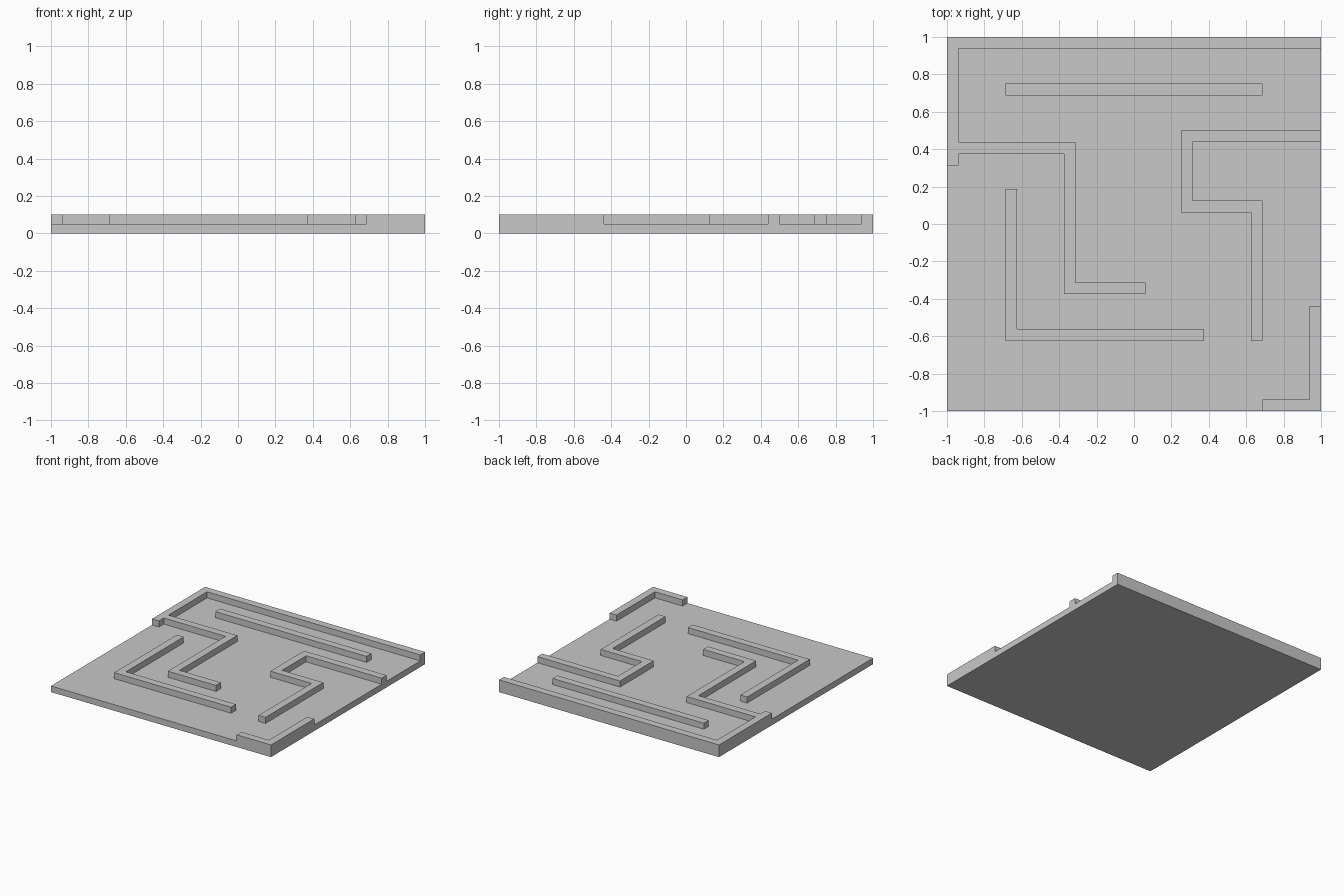
import bpy
import bmesh
from mathutils import Vector

CELL = 1 / 16      # wall thickness, also the layout unit
FLOOR = 0.05       # plate thickness
TOP = 0.1          # wall top height

cube = bpy.data.objects.get("Cube")
if cube:
    bpy.data.objects.remove(cube, do_unlink=True)

# One plain grey for the whole board
GREY = (0.58, 0.58, 0.58, 1)
grey = bpy.data.materials.new("plain_grey")
grey.use_nodes = True
grey.diffuse_color = GREY
grey.node_tree.nodes["Principled BSDF"].inputs["Base Color"].default_value = GREY


def prism(name, outline, bottom, top):
    """Extrude a flat outline, given in cells, between two heights."""
    bm = bmesh.new()
    face = bm.faces.new([bm.verts.new((p[0] * CELL, p[1] * CELL, bottom)) for p in outline])
    result = bmesh.ops.extrude_face_region(bm, geom=[face], use_keep_orig=True)
    raised = [v for v in result["geom"] if isinstance(v, bmesh.types.BMVert)]
    bmesh.ops.translate(bm, verts=raised, vec=(0, 0, top - bottom))
    bmesh.ops.recalc_face_normals(bm, faces=bm.faces)
    mesh = bpy.data.meshes.new(name)
    bm.to_mesh(mesh)
    bm.free()
    mesh.materials.append(grey)
    obj = bpy.data.objects.new(name, mesh)
    bpy.context.scene.collection.objects.link(obj)
    return obj


def wall(name, *path):
    """One-cell-wide wall following a right-angled centre line."""
    pts = [Vector(p) for p in path]
    normals = []
    for a, b in zip(pts, pts[1:]):
        d = (b - a).normalized()
        normals.append(Vector((-d.y, d.x)))
    # Corners take the offsets of both neighbouring runs, ends only one
    offsets = [normals[0]]
    offsets += [m + n for m, n in zip(normals, normals[1:])]
    offsets.append(normals[-1])
    left = [p + o / 2 for p, o in zip(pts, offsets)]
    right = [p - o / 2 for p, o in zip(pts, offsets)]
    return prism(name, left + right[::-1], FLOOR, TOP)


# Square floor plate
prism("floor_plate", [(-16, -16), (16, -16), (16, 16), (-16, 16)], 0, FLOOR)

# Rim along the back and left, turning inward as a stepped wall
wall("back_rim_and_inner_wall", (16, 15.5), (-15.5, 15.5), (-15.5, 6.5),
     (-5.5, 6.5), (-5.5, -5.5), (1, -5.5))
wall("side_rim_end", (-15.5, 6), (-15.5, 5))

# Free-standing straight and L-shaped walls
wall("back_bar", (-11, 11.5), (11, 11.5))
wall("front_l_wall", (-10.5, 3), (-10.5, -9.5), (6, -9.5))

# Zigzag wall entering from the edge
wall("zigzag_wall", (16, 7.5), (4.5, 7.5), (4.5, 1.5), (10.5, 1.5), (10.5, -10))

# Short rim round the front corner
wall("front_corner_rim", (11, -15.5), (15.5, -15.5), (15.5, -7))
